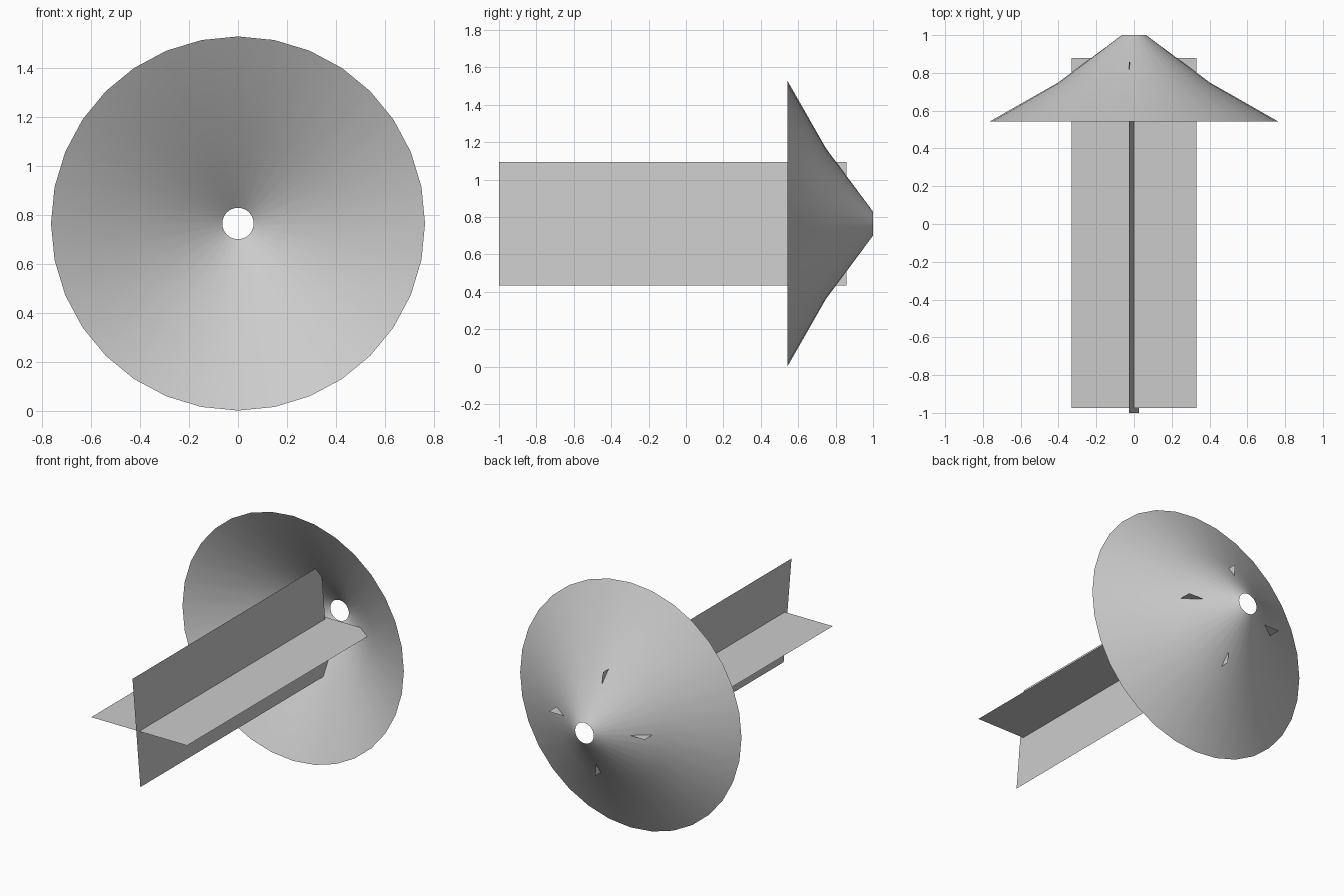
import bpy
import math

if "Cube" in bpy.data.objects:
    bpy.data.objects.remove(bpy.data.objects["Cube"])

CZ = 0.765      # height of the central axis
SIDES = 32

grey = bpy.data.materials.new("light grey")
grey.diffuse_color = (0.6, 0.6, 0.6, 1)
grey.use_nodes = True
grey.node_tree.nodes["Principled BSDF"].inputs["Base Color"].default_value = grey.diffuse_color


def make_part(name, verts, faces):
    mesh = bpy.data.meshes.new(name)
    mesh.from_pydata(verts, [], faces)
    mesh.materials.append(grey)
    obj = bpy.data.objects.new(name, mesh)
    bpy.context.collection.objects.link(obj)
    return obj


# Flared nose shell: (y, radius) profile spun round the y axis, open at both ends
profile = [(0.543, 0.763), (0.748, 0.403), (1.0, 0.064)]
verts = [(r * math.sin(a), y, CZ + r * math.cos(a))
         for y, r in profile
         for a in (2 * math.pi * i / SIDES for i in range(SIDES))]
faces = []
for ring in range(len(profile) - 1):
    for i in range(SIDES):
        a, b = ring * SIDES + i, ring * SIDES + (i + 1) % SIDES
        faces.append((a, a + SIDES, b + SIDES, b))
cone = make_part("nose_cone", verts, faces)
for poly in cone.data.polygons:
    poly.use_smooth = True


# Thin crossed fins: a sheet running along y, with half-span (dx, dz)
def fin(name, dx, dz, y0, y1):
    make_part(name,
              [(-dx, y0, CZ - dz), (dx, y0, CZ + dz),
               (dx, y1, CZ + dz), (-dx, y1, CZ - dz)],
              [(0, 1, 2, 3)])


fin("horizontal_fin", 0.33, 0.0, -0.973, 0.88)
fin("vertical_fin", -0.027, 0.33, -1.0, 0.857)
